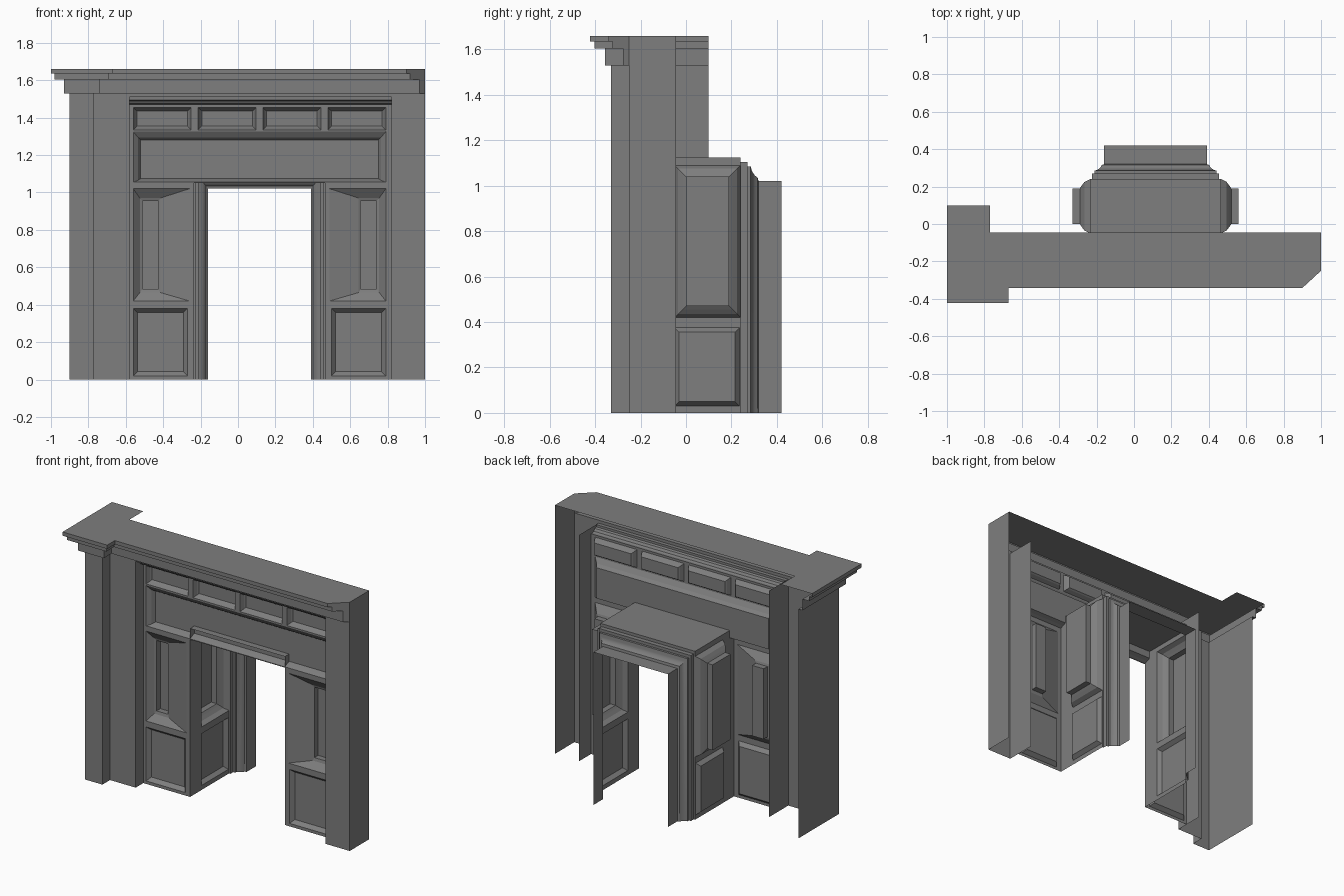
import bpy, bmesh
from mathutils import Vector

cube = bpy.data.objects.get("Cube")
if cube:
    bpy.data.objects.remove(cube, do_unlink=True)

# Single grey finish
grey = bpy.data.materials.new("plain grey")
grey.use_nodes = True
COLOR = (0.21, 0.21, 0.21, 1)
grey.diffuse_color = COLOR
grey.node_tree.nodes["Principled BSDF"].inputs["Base Color"].default_value = COLOR


def finish(name, bm, facing, smooth=False):
    """Turn a bmesh into an object whose faces look mostly along facing."""
    bmesh.ops.remove_doubles(bm, verts=bm.verts, dist=0.0005)
    bm.normal_update()
    total = sum((f.normal * f.calc_area() for f in bm.faces), Vector())
    if total.dot(Vector(facing)) < 0:
        bmesh.ops.reverse_faces(bm, faces=bm.faces)
    mesh = bpy.data.meshes.new(name)
    bm.to_mesh(mesh)
    bm.free()
    mesh.materials.append(grey)
    ob = bpy.data.objects.new(name, mesh)
    bpy.context.collection.objects.link(ob)
    if smooth:
        bpy.ops.object.select_all(action='DESELECT')
        ob.select_set(True)
        bpy.context.view_layer.objects.active = ob
        bpy.ops.object.shade_smooth_by_angle()
    return ob


def bridge(bm, a, b, closed=False):
    n = len(a)
    for i in range(n if closed else n - 1):
        j = (i + 1) % n
        bm.faces.new([bm.verts.new(p) for p in (a[i], a[j], b[j], b[i])])


def ribbon(name, rings, facing, caps=(), smooth=False):
    """Skin a list of open point rings, plus optional flat cap polygons."""
    bm = bmesh.new()
    for a, b in zip(rings, rings[1:]):
        bridge(bm, a, b)
    for cap in caps:
        bm.faces.new([bm.verts.new(p) for p in cap])
    return finish(name, bm, facing, smooth)


def upright(name, path, z0, z1, facing):
    """Thin vertical wall standing on a plan path."""
    return ribbon(name, [[(x, y, z) for x, y in path] for z in (z0, z1)], facing)


def panelled(name, size, place, panels, facing, opening=None):
    """Flat sheet with sunken panels; each panel is a list of nested
    (u0, u1, v0, v1, depth) loops, place maps (u, v, depth) to space."""
    bm = bmesh.new()
    holes = [p[0][:4] for p in panels] + ([opening] if opening else [])
    us = sorted({u for h in holes + [size] for u in h[:2]})
    vs = sorted({v for h in holes + [size] for v in h[2:]})
    for u0, u1 in zip(us, us[1:]):
        for v0, v1 in zip(vs, vs[1:]):
            mu, mv = (u0 + u1) / 2, (v0 + v1) / 2
            if any(h[0] < mu < h[1] and h[2] < mv < h[3] for h in holes):
                continue
            bridge(bm, [place(u0, v0, 0), place(u1, v0, 0)],
                   [place(u0, v1, 0), place(u1, v1, 0)])
    for loops in panels:
        rings = [[place(u, v, d) for u, v in ((a, c), (b, c), (b, e), (a, e))]
                 for a, b, c, e, d in loops]
        for r, s in zip(rings, rings[1:]):
            bridge(bm, r, s, closed=True)
        bm.faces.new([bm.verts.new(p) for p in rings[-1]])
    return finish(name, bm, facing)


def inset(rect, steps):
    """Nested loops from (margin, depth) steps."""
    a, b, c, d = rect
    return [(a + m, b - m, c + m, d - m, depth) for m, depth in steps]


FRONT, RECESS, BACK = -0.25, -0.17, -0.045
MID = 0.115                      # centre line of the doorway
LEFT, RIGHT = -0.58, 0.82        # recess sides
PASS_L, PASS_R = -0.235, 0.465   # passage sides

# Outer walls and piers
plan = [(-0.9, 0.1), (-0.9, -0.33), (-0.77, -0.33), (-0.77, FRONT)]
upright("right_pier", plan + [(LEFT, FRONT)], 0, 1.53, (0, -1, 0))
upright("right_reveal", [(LEFT, FRONT), (LEFT, BACK)], 0, 1.51, (1, 0, 0))
upright("left_reveal", [(RIGHT, FRONT), (RIGHT, BACK)], 0, 1.51, (-1, 0, 0))
upright("left_pier", [(RIGHT, FRONT), (1, FRONT)], 0, 1.53, (0, -1, 0))
upright("left_end", [(1, FRONT), (1, BACK)], 0, 1.66, (1, 0, 0))
upright("header", [(LEFT, FRONT), (RIGHT, FRONT)], 1.51, 1.53, (0, -1, 0))

# Stepped cornice mitred round the plan, with its flat top
path = plan + [(1, FRONT)]
mitres = [(-1, 0), (-1, -1), (1, -1), (1, -1), (-1, -1)]
steps = [(0, 1.53), (0.03, 1.53), (0.03, 1.605), (0.08, 1.605),
         (0.08, 1.635), (0.1, 1.635), (0.1, 1.66)]
rings = [[(x + o * mx, y + o * my * 0.92, z)
          for (x, y), (mx, my) in zip(path, mitres)] for o, z in steps]
end_cap = [r[-1] for r in rings] + [(1, FRONT, 1.66)]
ribbon("cornice", rings, (0, -1, 0), [end_cap])
top = rings[-1] + [(1, FRONT, 1.66), (1, BACK, 1.66),
                   (-0.77, BACK, 1.66), (-0.77, 0.1, 1.66)]
ribbon("cornice_top", [], (0, 0, 1), [top])

# Moulding under the header
soffit = [(FRONT, 1.51), (-0.225, 1.51), (-0.225, 1.495), (-0.21, 1.49),
          (-0.2, 1.475), (-0.185, 1.47), (RECESS, 1.47)]
ribbon("header_moulding", [[(x, y, z) for x in (LEFT, RIGHT)] for y, z in soffit],
       (0, -1, -1))

# Recessed front wall with sunken panels
panels = []
for s in (-1, 1):
    def span(a, b, *rest):
        u = sorted((MID + s * a, MID + s * b))
        return (*u, *rest)
    panels.append(inset(span(0.385, 0.675, 0.02, 0.38), [(0, 0), (0.022, 0.025)]))
    panels.append([span(0.375, 0.675, 0.42, 1.02, 0),
                   span(0.53, 0.64, 0.465, 0.97, 0.035),
                   span(0.54, 0.625, 0.485, 0.955, 0.04),
                   span(0.54, 0.625, 0.485, 0.955, 0.08)])
    for c in (0.173, 0.52):
        panels.append(inset(span(c - 0.155, c + 0.155, 1.335, 1.455),
                            [(0, 0), (0.012, 0.025), (0.02, 0.035)]))
panels.append([(-0.56, 0.79, 1.055, 1.325, 0), (-0.535, 0.765, 1.065, 1.295, 0.02),
               (-0.52, 0.75, 1.075, 1.28, 0.045)])
panelled("recessed_wall", (LEFT, RIGHT, 0, 1.47),
         lambda u, v, d: (u, RECESS + d, v), panels, (0, -1, 0),
         (PASS_L, PASS_R, 0, 1.05))

# Panelled passage sides, mirrored about the doorway
for name, x, s in (("passage_right_side", PASS_L, -1), ("passage_left_side", PASS_R, 1)):
    tall = inset((-0.05, 0.24, 0.42, 1.09),
                 [(0, 0), (0.015, 0.03), (0.035, 0.045), (0.05, 0.055), (0.05, 0.095)])
    low = inset((-0.05, 0.235, 0.03, 0.375), [(0, 0), (0.02, 0.025)])
    panelled(name, (RECESS, 0.24, 0, 1.124),
             lambda u, v, d, x=x, s=s: (x + s * d, u, v), [tall, low], (-s, 0, 0))

# Passage ceiling
ribbon("passage_ceiling", [[(x, y, 1.124) for x in (PASS_L, PASS_R)]
                           for y in (RECESS, 0.24)], (0, 0, -1))

# Moulded door frame running round the far opening
profile = [(0.08, 0.24), (0.065, 0.24), (0.065, 0.27), (0.05, 0.27), (0.05, 0.285),
           (0.035, 0.29), (0.02, 0.302), (0.012, 0.315), (0, 0.32), (0, 0.42)]
half = 0.275
frame = []
for o, y in profile:
    w, h = half + o, 1.02 + o * 1.3
    frame.append([(MID - w, y, 0), (MID - w, y, h), (MID + w, y, h), (MID + w, y, 0)])
# widest ring meets the passage walls
frame[0] = [(PASS_L if p[0] < MID else PASS_R, p[1], p[2]) for p in frame[0]]
ribbon("door_frame", frame, (0, -1, 0), smooth=True)
